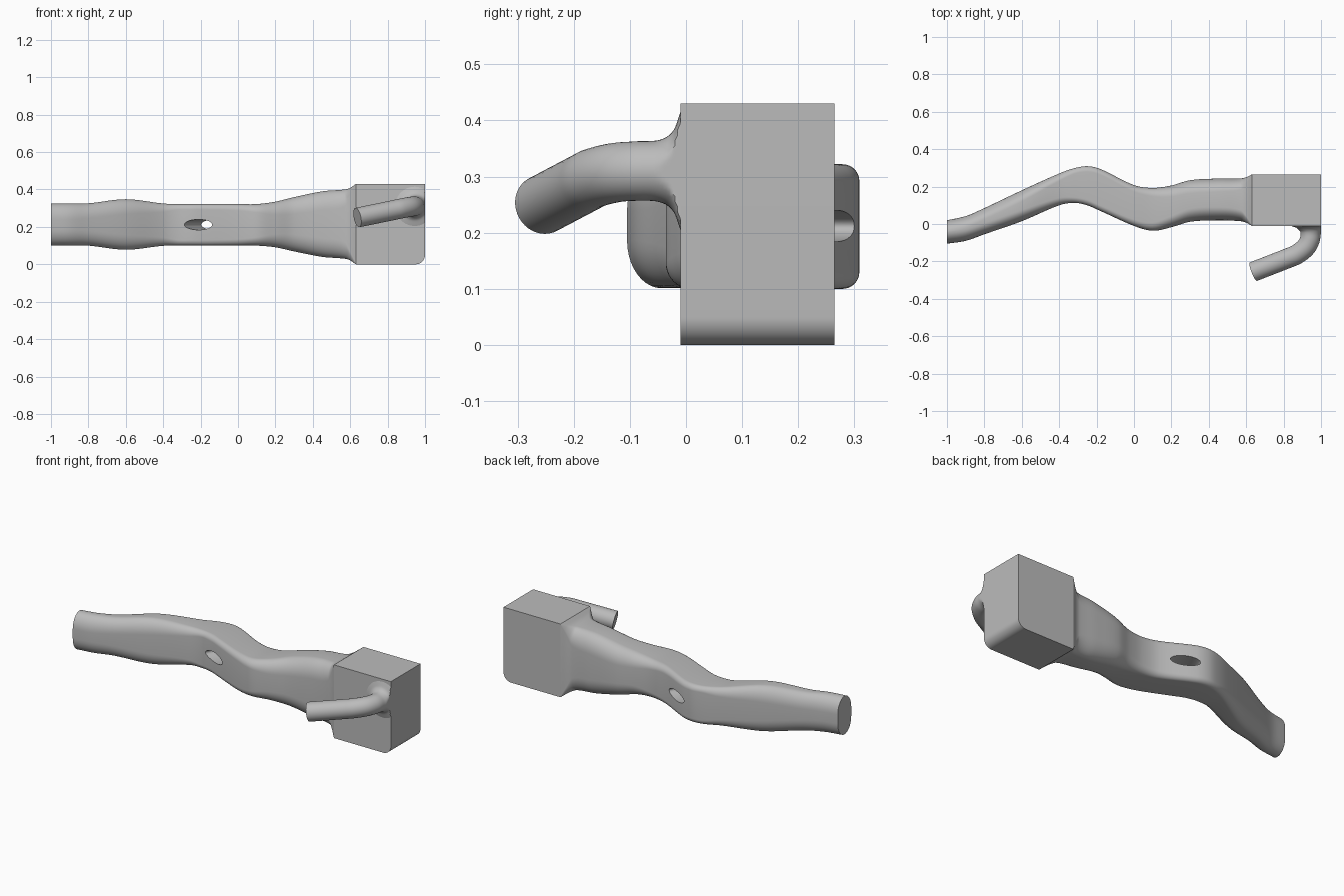
import bpy
import bmesh
from math import cos, sin, pi, radians
from mathutils import Vector

cube = bpy.data.objects.get("Cube")
if cube:
    bpy.data.objects.remove(cube, do_unlink=True)

grey = bpy.data.materials.new("plain grey")
grey.use_nodes = True
grey.diffuse_color = (0.5, 0.5, 0.5, 1)
grey.node_tree.nodes["Principled BSDF"].inputs["Base Color"].default_value = grey.diffuse_color


def interpolate(rows, steps):
    """Smooth curve through rows whose first value is the parameter."""
    rows = [Vector(r) for r in rows]
    last = len(rows) - 1
    slopes = []
    for i in range(last + 1):
        a, b = rows[max(i - 1, 0)], rows[min(i + 1, last)]
        slopes.append((b - a) / (b[0] - a[0]))
    result = []
    for i in range(last):
        a, b = rows[i], rows[i + 1]
        span = b[0] - a[0]
        for k in range(steps):
            t = k / steps
            s = t * t * (3 - 2 * t)
            result.append(a * (1 - s) + b * s
                          + slopes[i] * (span * t * (1 - t) ** 2)
                          - slopes[i + 1] * (span * t * t * (1 - t)))
    return result + [rows[-1]]


def loft(name, rings):
    """Closed solid skinned through equal-sized rings of points."""
    bm = bmesh.new()
    loops = [[bm.verts.new(p) for p in ring] for ring in rings]
    n = len(loops[0])
    for a, b in zip(loops, loops[1:]):
        for i in range(n):
            j = (i + 1) % n
            bm.faces.new((a[i], a[j], b[j], b[i]))
    bm.faces.new(loops[0])
    bm.faces.new(loops[-1])
    bmesh.ops.recalc_face_normals(bm, faces=bm.faces)
    mesh = bpy.data.meshes.new(name)
    bm.to_mesh(mesh)
    bm.free()
    mesh.materials.append(grey)
    obj = bpy.data.objects.new(name, mesh)
    bpy.context.collection.objects.link(obj)
    return obj


def smooth(obj):
    bpy.ops.object.select_all(action='DESELECT')
    obj.select_set(True)
    bpy.context.view_layer.objects.active = obj
    bpy.ops.object.shade_smooth_by_angle(angle=radians(32))


def rounded_section(x, back, front, half_height, ry, rz, middle, arc=10):
    """Rounded rectangle across the handle."""
    cy, hy = (back + front) / 2, (back - front) / 2
    ry, rz = min(ry, hy), min(rz, half_height)
    ring = []
    for q, (sy, sz) in enumerate([(1, 1), (-1, 1), (-1, -1), (1, -1)]):
        for k in range(arc + 1):
            a = (q + k / arc) * pi / 2
            ring.append((x, cy + sy * (hy - ry) + ry * cos(a),
                         middle + sz * (half_height - rz) + rz * sin(a)))
    return ring


# Wavy handle: x, back y, front y, half height, corner radii y and z, middle z
sections = [
    (-1, .02, -.105, .112, .062, .085, .213),
    (-.9, .042, -.09, .112, .062, .085, .213),
    (-.8, .085, -.055, .113, .06, .08, .213),
    (-.6, .18, .015, .135, .06, .08, .213),
    (-.4, .27, .1, .113, .04, .045, .212),
    (-.32, .298, .113, .111, .03, .03, .211),
    (-.25, .309, .1, .111, .03, .03, .211),
    (-.18, .294, .07, .111, .03, .03, .211),
    (0, .208, -.01, .111, .035, .035, .211),
    (.1, .193, -.036, .111, .045, .045, .211),
    (.2, .206, -.017, .122, .06, .07, .213),
    (.3, .234, .012, .145, .07, .09, .214),
    (.45, .243, .02, .175, .07, .1, .215),
    (.57, .244, .015, .185, .06, .09, .215),
    (.6, .25, .007, .194, .035, .045, .215),
    (.63, .265, -.01, .215, .001, .001, .215),
]
handle = loft("handle", [rounded_section(*row) for row in interpolate(sections, 6)])

# Slanted oval hole through the handle
bpy.ops.mesh.primitive_cylinder_add(vertices=48, radius=1, depth=.4,
                                    location=(-.17, .17, .212),
                                    rotation=(pi / 2, 0, radians(-25.5)))
cutter = bpy.context.object
cutter.name = "hole_cutter"
cutter.scale = (.08, .028, 1)
cutter.hide_render = True
cutter.data.materials.append(grey)
cut = handle.modifiers.new("hole", 'BOOLEAN')
cut.operation = 'DIFFERENCE'
cut.solver = 'EXACT'
cut.object = cutter
bpy.ops.object.select_all(action='DESELECT')
handle.select_set(True)
bpy.context.view_layer.objects.active = handle
bpy.ops.object.modifier_apply(modifier=cut.name)
bpy.data.objects.remove(cutter, do_unlink=True)
smooth(handle)

# End block with one rounded lower edge
radius = .05
outline = [(1, .43), (.63, .43), (.63, 0)]
for k in range(13):
    a = -pi / 2 + k / 12 * pi / 2
    outline.append((1 - radius + radius * cos(a), radius + radius * sin(a)))
block = loft("end_block", [[(x, y, z) for x, z in outline] for y in (-.01, .265)])
smooth(block)

# Bent side peg with a flared root: parameter, x, y, z, radius
peg_path = [
    (0, .638, -.255, .25, .053),
    (.21, .833, -.179, .29, .053),
    (.25, .87, -.163, .298, .053),
    (.31, .917, -.126, .307, .053),
    (.36, .94, -.085, .31, .053),
    (.4, .945, -.045, .31, .056),
    (.425, .945, -.022, .31, .073),
    (.437, .945, -.01, .31, .105),
]
points = interpolate(peg_path, 5)
rings = []
for i, p in enumerate(points):
    before, after = points[max(i - 1, 0)], points[min(i + 1, len(points) - 1)]
    tangent = Vector((after - before)[1:4]).normalized()
    side = tangent.cross(Vector((0, 0, 1))).normalized()
    up = side.cross(tangent)
    ring = []
    for k in range(40):
        a = k / 40 * 2 * pi
        v = Vector(p[1:4]) + (side * cos(a) + up * sin(a)) * p[4]
        v.x = min(v.x, 1)  # flare is trimmed flush with the block
        ring.append(v)
    rings.append(ring)
peg = loft("side_peg", rings)
smooth(peg)
